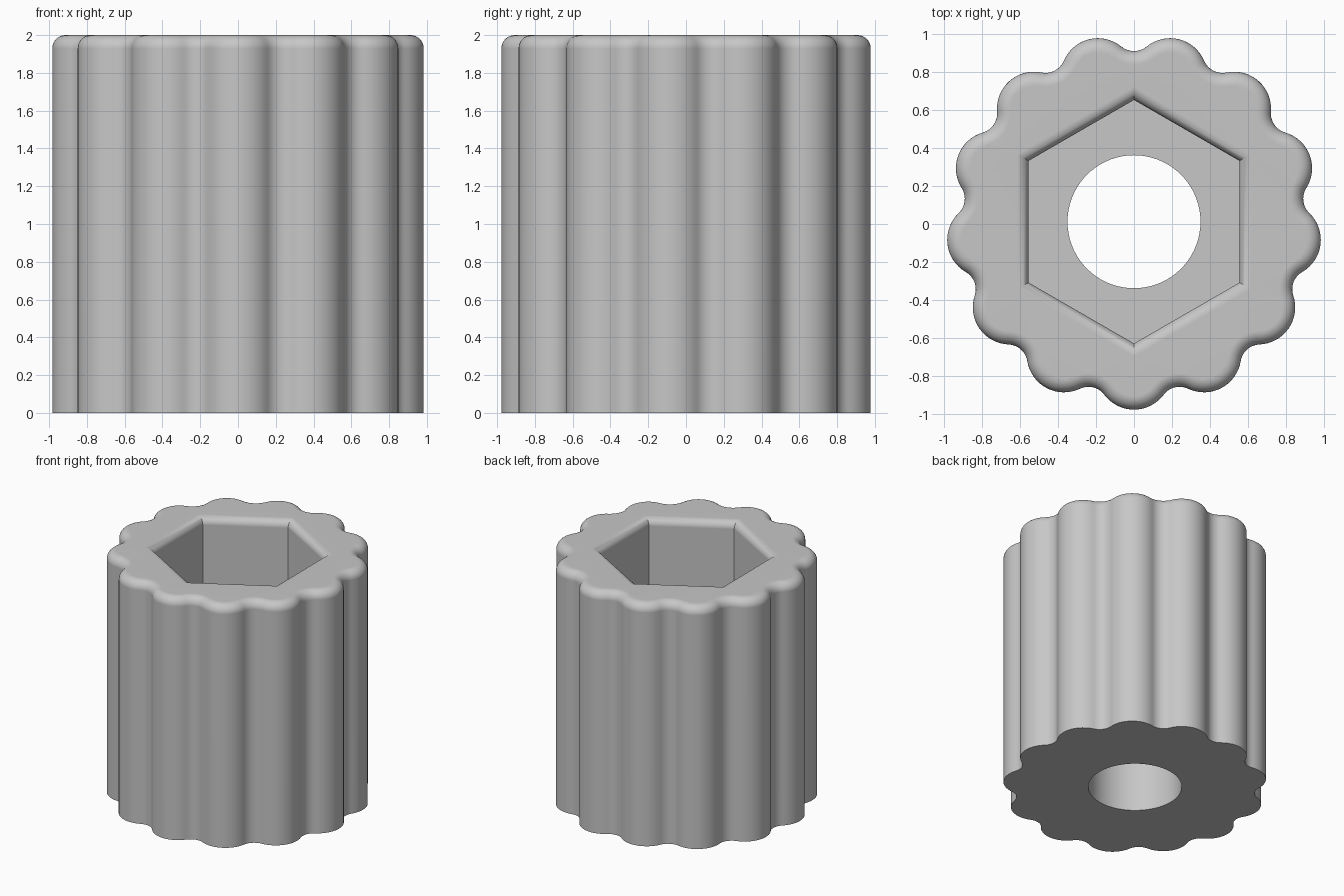
import bpy, bmesh
from math import sin, cos, pi, atan2, sqrt, radians

cube = bpy.data.objects.get("Cube")
if cube:
    bpy.data.objects.remove(cube, do_unlink=True)

LOBES = 13
LOBE_DIST, LOBE_R, VALLEY_R = 0.794, 0.195, 0.105
HEIGHT, ROUND = 2.0, 0.07
HEX_FLAT, HEX_ROUND, HEX_FLOOR = 0.555, 0.06, 0.8
HOLE_R = 0.35
CENTRE_Y = 0.012
STEPS = 8


def scalloped(inset):
    """Outline of tangent lobe and valley arcs, moved inward by inset."""
    half = pi / LOBES
    side = LOBE_DIST * sin(half)
    rise = sqrt((LOBE_R + VALLEY_R) ** 2 - side ** 2)
    valley_dist = LOBE_DIST * cos(half) + rise
    beta = atan2(side, rise)
    points = []

    def arc(dist, at, radius, start, end, steps, skip):
        for i in range(skip, steps + 1 - skip):
            a = start + (end - start) * i / steps
            points.append((dist * cos(at) + radius * cos(a),
                           dist * sin(at) + radius * sin(a)))

    for k in range(LOBES):
        t = -pi / 2 + 2 * half * k
        sweep = beta + half
        arc(LOBE_DIST, t, LOBE_R - inset, t - sweep, t + sweep, 16, 0)
        b = t + half
        arc(valley_dist, b, VALLEY_R + inset, b + pi + beta, b + pi - beta, 10, 1)
    return points


def polygon(sides, radius):
    return [(radius * cos(pi / 2 + 2 * pi * i / sides),
             radius * sin(pi / 2 + 2 * pi * i / sides)) for i in range(sides)]


def hexagon(flat):
    return polygon(6, flat / cos(pi / 6))


bm = bmesh.new()


def ring(points, z):
    return [bm.verts.new((x, y + CENTRE_Y, z)) for x, y in points]


def loft(rings):
    for low, high in zip(rings, rings[1:]):
        n = len(low)
        for i in range(n):
            j = (i + 1) % n
            bm.faces.new((low[i], low[j], high[j], high[i]))


def fill(outer, inner, up):
    """Flat face between two closed rings."""
    edges = []
    for verts in (outer, inner):
        for i, v in enumerate(verts):
            pair = (v, verts[(i + 1) % len(verts)])
            edges.append(bm.edges.get(pair) or bm.edges.new(pair))
    bmesh.ops.triangle_fill(bm, edges=edges, use_beauty=True, normal=(0, 0, up))


# Scalloped outer wall with a rounded top rim
outer = [ring(scalloped(0), 0)]
for i in range(STEPS + 1):
    a = pi / 2 * i / STEPS
    outer.append(ring(scalloped(ROUND * (1 - cos(a))), HEIGHT - ROUND * (1 - sin(a))))
loft(outer)

# Hexagonal pocket with a rounded mouth
pocket = [ring(hexagon(HEX_FLAT), HEX_FLOOR)]
for i in range(STEPS + 1):
    a = pi / 2 * i / STEPS
    pocket.append(ring(hexagon(HEX_FLAT + HEX_ROUND * (1 - cos(a))),
                       HEIGHT - HEX_ROUND * (1 - sin(a))))
loft(pocket)

# Round through hole
hole = [ring(polygon(72, HOLE_R), z) for z in (0, HEX_FLOOR)]
loft(hole)

# Top, pocket floor and underside
fill(outer[-1], pocket[-1], 1)
fill(pocket[0], hole[1], 1)
fill(outer[0], hole[0], -1)
bmesh.ops.recalc_face_normals(bm, faces=bm.faces[:])

mesh = bpy.data.meshes.new("scalloped_knob")
bm.to_mesh(mesh)
bm.free()
knob = bpy.data.objects.new("scalloped_knob", mesh)
bpy.context.collection.objects.link(knob)

# Grey material
colour = (0.57, 0.57, 0.57, 1)
grey = bpy.data.materials.new("light_grey")
grey.use_nodes = True
grey.diffuse_color = colour
for node in grey.node_tree.nodes:
    if node.type == 'BSDF_PRINCIPLED':
        node.inputs["Base Color"].default_value = colour
mesh.materials.append(grey)

# Smooth curves, crisp corners
bpy.ops.object.select_all(action='DESELECT')
knob.select_set(True)
bpy.context.view_layer.objects.active = knob
bpy.ops.object.shade_smooth_by_angle(angle=radians(30))
weighted = knob.modifiers.new("weighted_normals", 'WEIGHTED_NORMAL')
weighted.keep_sharp = True
